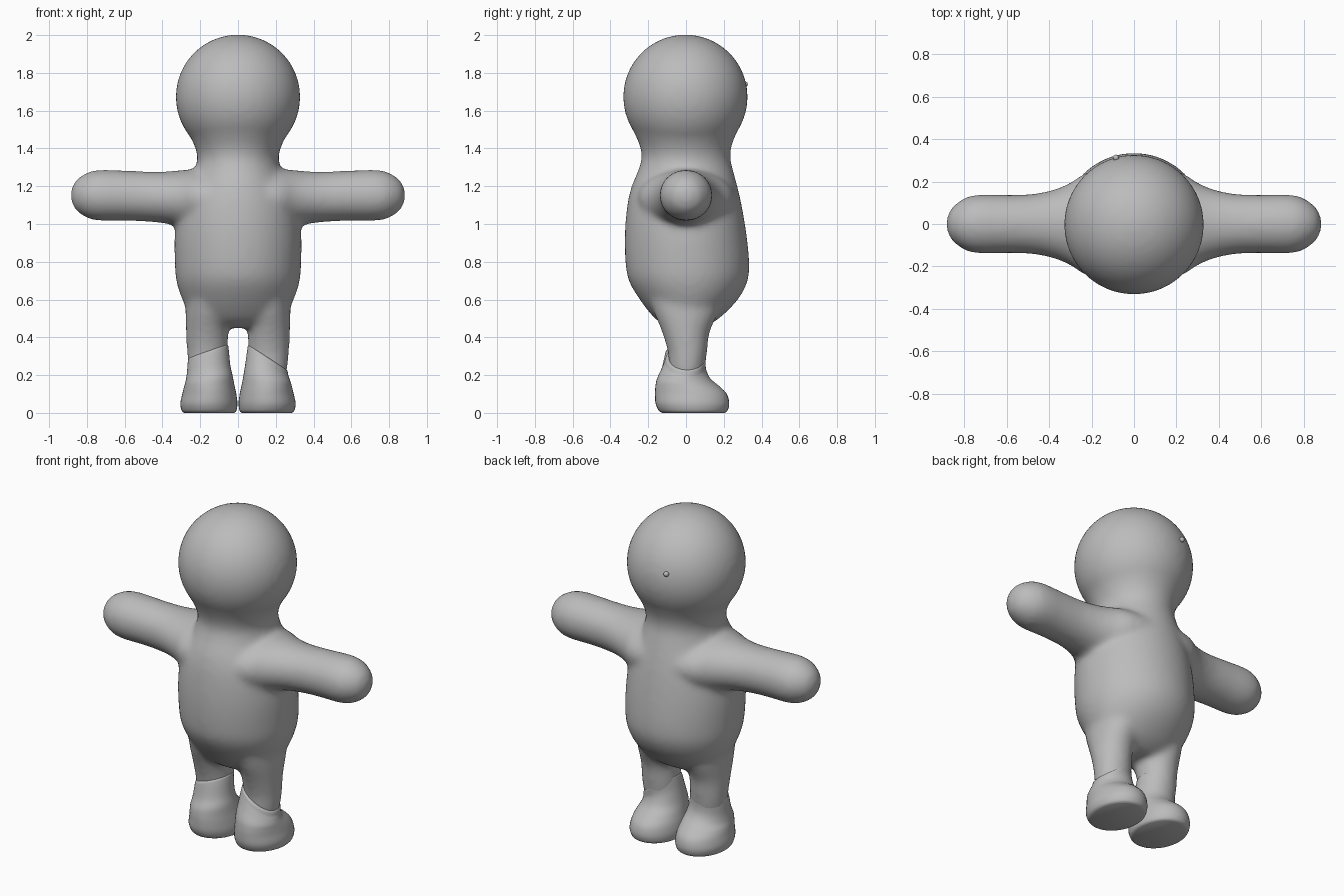
import bpy, bmesh, math
from mathutils import Vector

if "Cube" in bpy.data.objects:
    bpy.data.objects.remove(bpy.data.objects["Cube"])

grey = bpy.data.materials.new("plain grey")
grey.diffuse_color = (0.5, 0.5, 0.5, 1)
grey.use_nodes = True
grey.node_tree.nodes["Principled BSDF"].inputs["Base Color"].default_value = grey.diffuse_color


def smooth_rows(rows, steps=4):
    """Catmull-Rom resampling of the section table."""
    out = []
    for i in range(len(rows) - 1):
        a, b, c, d = (Vector(rows[min(max(i + k, 0), len(rows) - 1)]) for k in (-1, 0, 1, 2))
        for s in range(steps):
            t = s / steps
            out.append(0.5 * (2 * b + (c - a) * t + (2 * a - 5 * b + 4 * c - d) * t ** 2
                              + (3 * b - a - 3 * c + d) * t ** 3))
    return out + [Vector(rows[-1])]


def loft(bm, rows, place, n=40):
    """Closed skin over ellipses: (position, centre u, centre v, half u, half v, tilt)."""
    rings = []
    for p, cu, cv, ru, rv, tilt in smooth_rows(rows):
        ring = []
        for k in range(n):
            a = 2 * math.pi * k / n
            u, v = ru * math.cos(a), rv * math.sin(a)
            ring.append(bm.verts.new(place(p - tilt * u, cu + u, cv + v)))
        rings.append(ring)
    for r, s in zip(rings, rings[1:]):
        for k in range(n):
            j = (k + 1) % n
            bm.faces.new((r[k], r[j], s[j], s[k]))
    bm.faces.new(rings[0])
    bm.faces.new(rings[-1])


def finish(name, bm):
    bmesh.ops.recalc_face_normals(bm, faces=bm.faces)
    me = bpy.data.meshes.new(name)
    bm.to_mesh(me)
    bm.free()
    me.materials.append(grey)
    ob = bpy.data.objects.new(name, me)
    bpy.context.collection.objects.link(ob)
    bpy.ops.object.select_all(action='DESELECT')
    ob.select_set(True)
    bpy.context.view_layer.objects.active = ob
    return ob


# Body: torso and neck, head, arms and legs fused into one soft skin
bm = bmesh.new()
torso = [(0.45, 0, 0.0, 0.16, 0.09, 0), (0.50, 0, 0.005, 0.24, 0.17, 0),
         (0.60, 0, 0.015, 0.295, 0.26, 0), (0.70, 0, 0.012, 0.327, 0.315, 0),
         (0.80, 0, 0.007, 0.335, 0.328, 0), (0.95, 0, -0.002, 0.335, 0.322, 0),
         (1.10, 0, -0.008, 0.315, 0.303, 0), (1.20, 0, -0.008, 0.27, 0.28, 0),
         (1.28, 0, -0.002, 0.232, 0.253, 0), (1.35, 0, 0, 0.215, 0.235, 0),
         (1.42, 0, -0.002, 0.233, 0.245, 0), (1.50, 0, -0.003, 0.275, 0.28, 0)]
loft(bm, torso, lambda p, u, v: (u, v, p))
head = bmesh.ops.create_uvsphere(bm, u_segments=48, v_segments=32, radius=0.33)
for v in head["verts"]:
    v.co += Vector((0, -0.003, 1.673))

arm = [(0.10, 1.14, 0, 0.15, 0.27, 0), (0.22, 1.135, 0, 0.155, 0.245, 0),
       (0.30, 1.135, 0, 0.150, 0.195, 0), (0.38, 1.14, 0, 0.138, 0.162, 0),
       (0.48, 1.145, 0, 0.133, 0.142, 0), (0.60, 1.15, 0, 0.133, 0.138, 0),
       (0.72, 1.152, 0, 0.135, 0.140, 0), (0.79, 1.152, 0, 0.124, 0.127, 0),
       (0.85, 1.152, 0, 0.088, 0.088, 0), (0.875, 1.152, 0, 0.052, 0.052, 0),
       (0.886, 1.152, 0, 0.012, 0.012, 0)]
leg = [(0.16, 0.155, 0.0, 0.09, 0.085, 0), (0.24, 0.16, 0.005, 0.102, 0.096, 0),
       (0.32, 0.162, 0.008, 0.108, 0.104, 0), (0.42, 0.163, 0.0, 0.112, 0.124, 0),
       (0.52, 0.16, 0.0, 0.118, 0.165, 0), (0.62, 0.15, 0.0, 0.125, 0.20, 0)]
for side in (1, -1):
    loft(bm, arm, lambda p, u, v: (side * p, v, u))
    loft(bm, leg, lambda p, u, v: (side * u, v, p))
body = finish("body", bm)
rm = body.modifiers.new("fuse", 'REMESH')
rm.mode = 'VOXEL'
rm.voxel_size = 0.016
rm.use_smooth_shade = True
sm = body.modifiers.new("soften", 'SMOOTH')
sm.factor = 0.5
sm.iterations = 14

# Boots: flat sole, rounded toe pointing to +y, cuff slanting down outwards
for name, side, cuff, slope in (("right_boot", 1, 0.29, 0.65), ("left_boot", -1, 0.325, 0.35)):
    bm = bmesh.new()
    boot = [(0.0, 0.152, 0.04, 0.132, 0.165, 0), (0.012, 0.153, 0.038, 0.145, 0.182, 0),
            (0.05, 0.154, 0.034, 0.151, 0.195, 0), (0.10, 0.152, 0.026, 0.143, 0.190, 0),
            (0.14, 0.153, 0.008, 0.134, 0.170, 0.05), (0.18, 0.154, -0.012, 0.125, 0.142, 0.15),
            (0.23, 0.156, -0.012, 0.115, 0.118, slope * 0.6),
            (cuff - 0.02, 0.158, -0.004, 0.108, 0.108, slope),
            (cuff, 0.158, 0.0, 0.103, 0.104, slope), (cuff + 0.004, 0.158, 0.002, 0.085, 0.085, slope)]
    loft(bm, boot, lambda p, u, v: (side * u, v, p))
    finish(name, bm)
    bpy.ops.object.shade_smooth_by_angle(angle=math.radians(50))

# Small bead on the back of the head
bm = bmesh.new()
bead = bmesh.ops.create_uvsphere(bm, u_segments=16, v_segments=10, radius=0.015)
for v in bead["verts"]:
    v.co += Vector((-0.085, 0.312, 1.74))
finish("head_bead", bm)
bpy.ops.object.shade_smooth()
